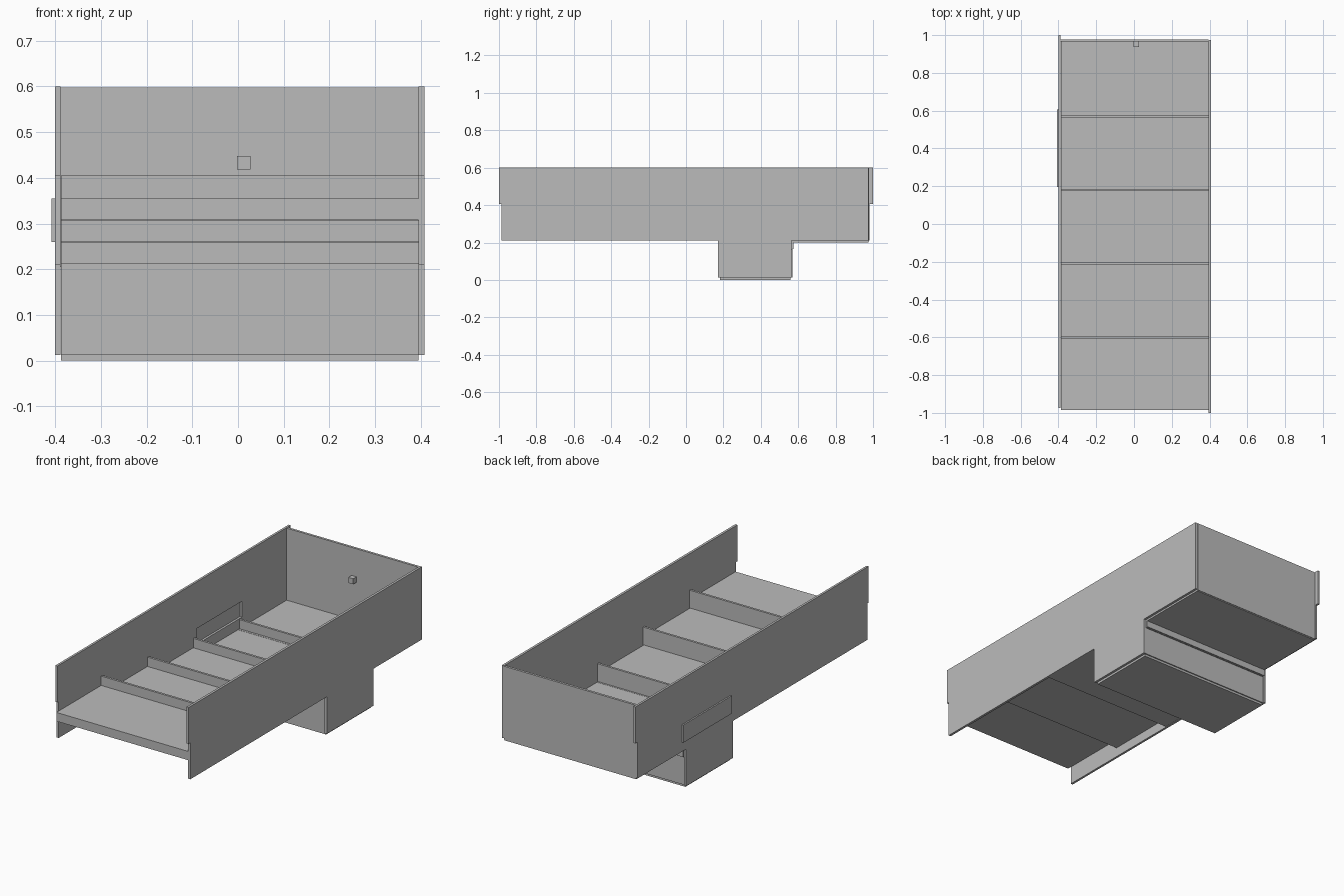
import bpy
import bmesh

old = bpy.data.objects.get("Cube")
if old:
    bpy.data.objects.remove(old, do_unlink=True)

grey = bpy.data.materials.new("plain_grey")
grey.use_nodes = True
tone = (0.5, 0.5, 0.5, 1)
grey.diffuse_color = tone
grey.node_tree.nodes["Principled BSDF"].inputs["Base Color"].default_value = tone


def extrude_x(name, outline, x0, x1):
    """Extrude a y-z outline from x0 to x1."""
    bm = bmesh.new()
    face = bm.faces.new([bm.verts.new((x0, y, z)) for y, z in outline])
    moved = bmesh.ops.extrude_face_region(bm, geom=[face])["geom"]
    verts = [v for v in moved if isinstance(v, bmesh.types.BMVert)]
    bmesh.ops.translate(bm, verts=verts, vec=(x1 - x0, 0, 0))
    bmesh.ops.recalc_face_normals(bm, faces=bm.faces)
    mesh = bpy.data.meshes.new(name)
    bm.to_mesh(mesh)
    bm.free()
    mesh.materials.append(grey)
    obj = bpy.data.objects.new(name, mesh)
    bpy.context.collection.objects.link(obj)
    return obj


def box(name, x, y, z):
    outline = [(y[0], z[0]), (y[1], z[0]), (y[1], z[1]), (y[0], z[1])]
    return extrude_x(name, outline, *x)


def side_wall(name, x, upper, lower, pit):
    """T-shaped side board with a tongue on its upper half."""
    base, foot, tongue, top = 0.21, 0.012, 0.405, 0.6
    outline = [(upper[0], top), (upper[0], tongue), (lower[0], tongue),
               (lower[0], base), (pit[0], base), (pit[0], foot),
               (pit[1], foot), (pit[1], base), (lower[1], base),
               (lower[1], tongue), (upper[1], tongue), (upper[1], top)]
    return extrude_x(name, outline, *x)


# Side walls
side_wall("left_wall", (0.395, 0.408), (-1, 0.975), (-0.987, 0.975), (0.17, 0.565))
right = side_wall("right_wall", (-0.4, -0.388), (-0.975, 1), (-0.965, 0.98), (0.175, 0.57))

# Slot through the right wall, closed by an outside plate
cutter = box("slot_cutter", (-0.45, -0.35), (0.205, 0.59), (0.265, 0.35))
cutter.hide_render = True
cut = right.modifiers.new("slot", "BOOLEAN")
cut.operation = "DIFFERENCE"
cut.solver = "EXACT"
cut.object = cutter
bpy.context.view_layer.objects.active = right
bpy.ops.object.modifier_apply(modifier=cut.name)
bpy.data.objects.remove(cutter, do_unlink=True)
box("slot_plate", (-0.408, -0.4), (0.195, 0.605), (0.26, 0.355))

# Descending treads, each with an upright divider at its back
inner = (-0.387, 0.395)
edges = [-0.985, -0.6, -0.208, 0.18, 0.57]
for i in range(4):
    top = 0.355 - 0.048 * i
    box(f"tread_{i + 1}", inner, (edges[i], edges[i + 1]), (top - 0.047, top))
    back = edges[i + 1]
    box(f"divider_{i + 1}", inner, (back - 0.006, back + 0.006), (top - 0.045, top + 0.05))
box("rear_floor", inner, (0.565, 0.975), (0.2, 0.212))

# Closed rear end with a small square knob
box("rear_wall", (-0.388, 0.395), (0.965, 0.978), (0.205, 0.598))
box("knob", (-0.002, 0.027), (0.937, 0.966), (0.418, 0.448))

# Storage pit under the fourth tread
box("pit_front", inner, (0.178, 0.19), (0.012, 0.212))
box("pit_back", inner, (0.552, 0.564), (0.012, 0.212))
box("pit_floor", inner, (0.182, 0.558), (0, 0.012))
